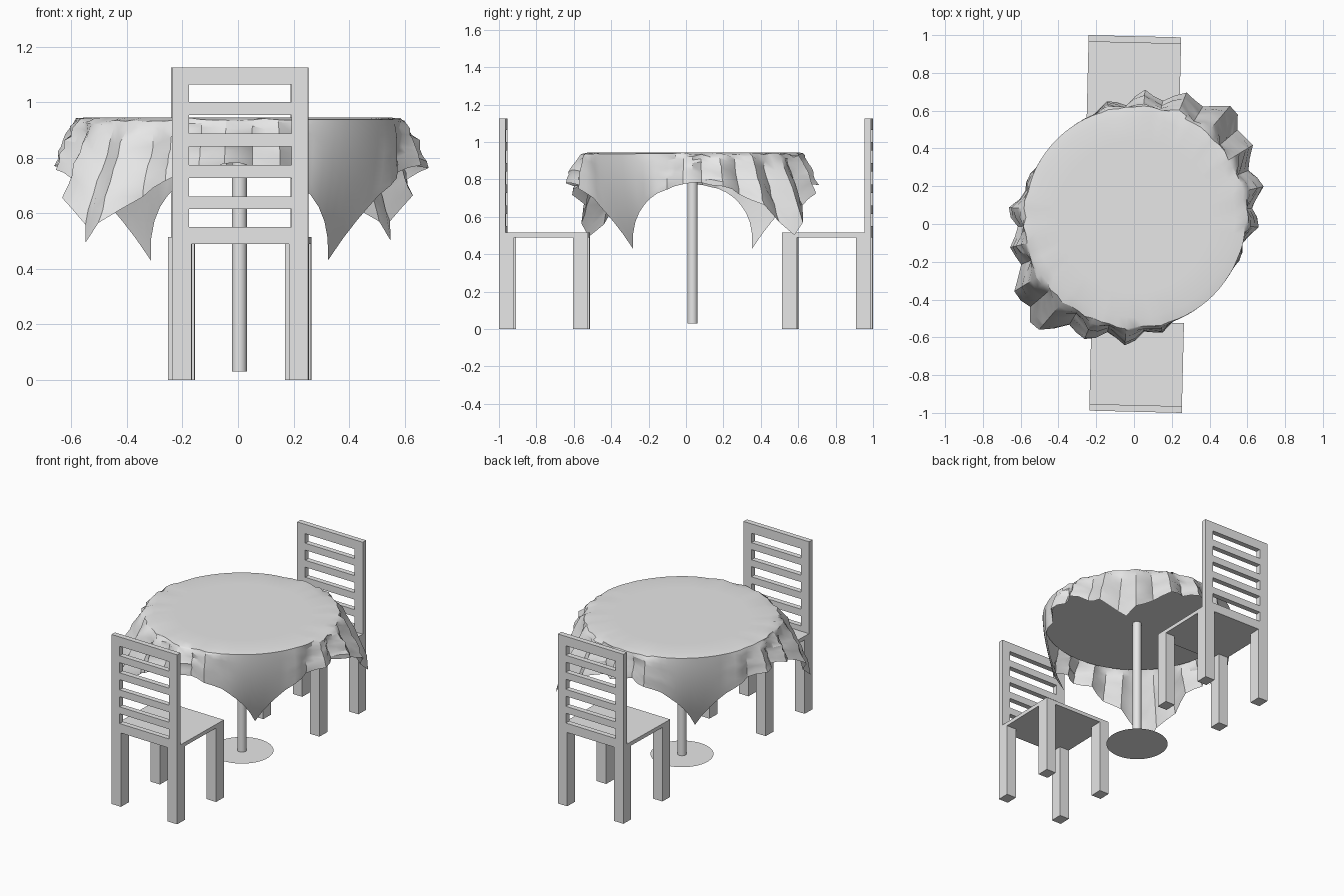
import bpy, bmesh, math, random
from mathutils import Matrix, Vector

random.seed(4)
if "Cube" in bpy.data.objects:
    bpy.data.objects.remove(bpy.data.objects["Cube"])

GREY = (0.8, 0.8, 0.8, 1)
grey = bpy.data.materials.new("plain_grey")
grey.use_nodes = True
grey.diffuse_color = GREY
grey.node_tree.nodes["Principled BSDF"].inputs["Base Color"].default_value = GREY

CENTRE = Vector((0.005, 0.035, 0))


def finish(name, bm, smooth=False):
    mesh = bpy.data.meshes.new(name)
    bm.to_mesh(mesh)
    bm.free()
    mesh.materials.append(grey)
    obj = bpy.data.objects.new(name, mesh)
    bpy.context.collection.objects.link(obj)
    if smooth:
        bpy.ops.object.select_all(action='DESELECT')
        obj.select_set(True)
        bpy.context.view_layer.objects.active = obj
        bpy.ops.object.shade_smooth_by_angle(angle=math.radians(30))
    return obj


def box(bm, x0, x1, y0, y1, z0, z1):
    size = Matrix.Diagonal((x1 - x0, y1 - y0, z1 - z0, 1))
    place = Matrix.Translation(((x0 + x1) / 2, (y0 + y1) / 2, (z0 + z1) / 2))
    bmesh.ops.create_cube(bm, size=1, matrix=place @ size)


def disc(name, radius, z):
    bm = bmesh.new()
    bmesh.ops.create_circle(bm, cap_ends=True, segments=48, radius=radius,
                            matrix=Matrix.Translation(CENTRE + Vector((0, 0, z))))
    finish(name, bm)


def chair(prefix, place):
    half, depth, seat_z = 0.245, 0.475, 0.49

    # four square legs
    bm = bmesh.new()
    for x in (-half, half - 0.07):
        for y in (0, depth - 0.08):
            box(bm, x, x + 0.07, y, y + 0.08, 0, seat_z)
    bm.transform(place)
    finish(prefix + "_chair_legs", bm)

    # thin seat
    bm = bmesh.new()
    box(bm, -half, half, 0, depth, seat_z, 0.515)
    bm.transform(place)
    finish(prefix + "_chair_seat", bm)

    # ladder back: posts, wide top and bottom rails, four slats
    bm = bmesh.new()
    inner = half - 0.06
    for x in (-half, inner):
        box(bm, x, x + 0.06, 0, 0.035, 0.515, 1.125)
    box(bm, -inner, inner, 0, 0.035, 1.063, 1.125)
    box(bm, -inner, inner, 0, 0.035, 0.515, 0.55)
    for i in range(4):
        z = 0.615 + 0.113 * i
        box(bm, -inner, inner, 0, 0.035, z, z + 0.046)
    bm.transform(place)
    finish(prefix + "_chair_back", bm)


turn = math.radians(-1.4)
chair("front", Matrix.Translation((0.008, -0.994, 0)) @ Matrix.Rotation(turn, 4, 'Z'))
chair("rear", Matrix.Translation((0.005, 0.994, 0)) @ Matrix.Rotation(math.pi + turn, 4, 'Z'))

# table: foot disc, pole and round top
disc("table_foot", 0.19, 0.03)
disc("table_top", 0.575, 0.89)
bm = bmesh.new()
bmesh.ops.create_cone(bm, cap_ends=True, segments=32, radius1=0.027, radius2=0.027,
                      depth=0.86, matrix=Matrix.Translation(CENTRE + Vector((0, 0, 0.46))))
finish("table_pole", bm, smooth=True)

# square tablecloth: flat on the top, hanging past the rim in ruffles,
# two opposite corners flaring out and the other two tucked under
RIM, HALF, TOP, SEGS, DROPS = 0.585, 0.8, 0.945, 80, 8


def cloth_point(angle, drop):
    """Point on the cloth, drop being the length hanging below the rim."""
    c = math.sin(2 * angle)
    if c >= 0:
        out, fall = drop * (0.28 + 0.08 * c), 0.85
    else:
        out, fall = drop * 0.28 * (1 + c) + c * 0.45 * drop ** 2, 0.85 - 0.13 * c
    wave = math.cos(20 * (angle - math.radians(14))) + 0.3 * math.sin(7 * angle)
    calm = min(1, max(0, (c + 0.9) / 0.7))
    out += 0.03 * wave * calm * min(1, drop / 0.12)
    out += random.uniform(-0.008, 0.008) * calm
    z = TOP - 0.008 - fall * (math.hypot(drop, 0.03) - 0.03)
    z += random.uniform(-0.007, 0.007) * calm
    r = RIM + out
    return CENTRE + Vector((r * math.cos(angle), r * math.sin(angle), z))


bm = bmesh.new()
middle = bm.verts.new(CENTRE + Vector((0, 0, TOP)))
rings = []
for r in (0.2, 0.4, 0.53):
    rings.append([bm.verts.new(CENTRE + Vector((r * math.cos(a), r * math.sin(a), TOP)))
                  for a in (math.tau * i / SEGS for i in range(SEGS))])
for j in range(DROPS + 1):
    ring = []
    for i in range(SEGS):
        a = math.tau * i / SEGS
        hang = HALF / max(abs(math.cos(a)), abs(math.sin(a))) - RIM
        ring.append(bm.verts.new(cloth_point(a, hang * j / DROPS)))
    rings.append(ring)
for i in range(SEGS):
    n = (i + 1) % SEGS
    bm.faces.new((middle, rings[0][i], rings[0][n]))
    for a, b in zip(rings, rings[1:]):
        bm.faces.new((a[i], b[i], b[n], a[n]))
finish("tablecloth", bm, smooth=True)
